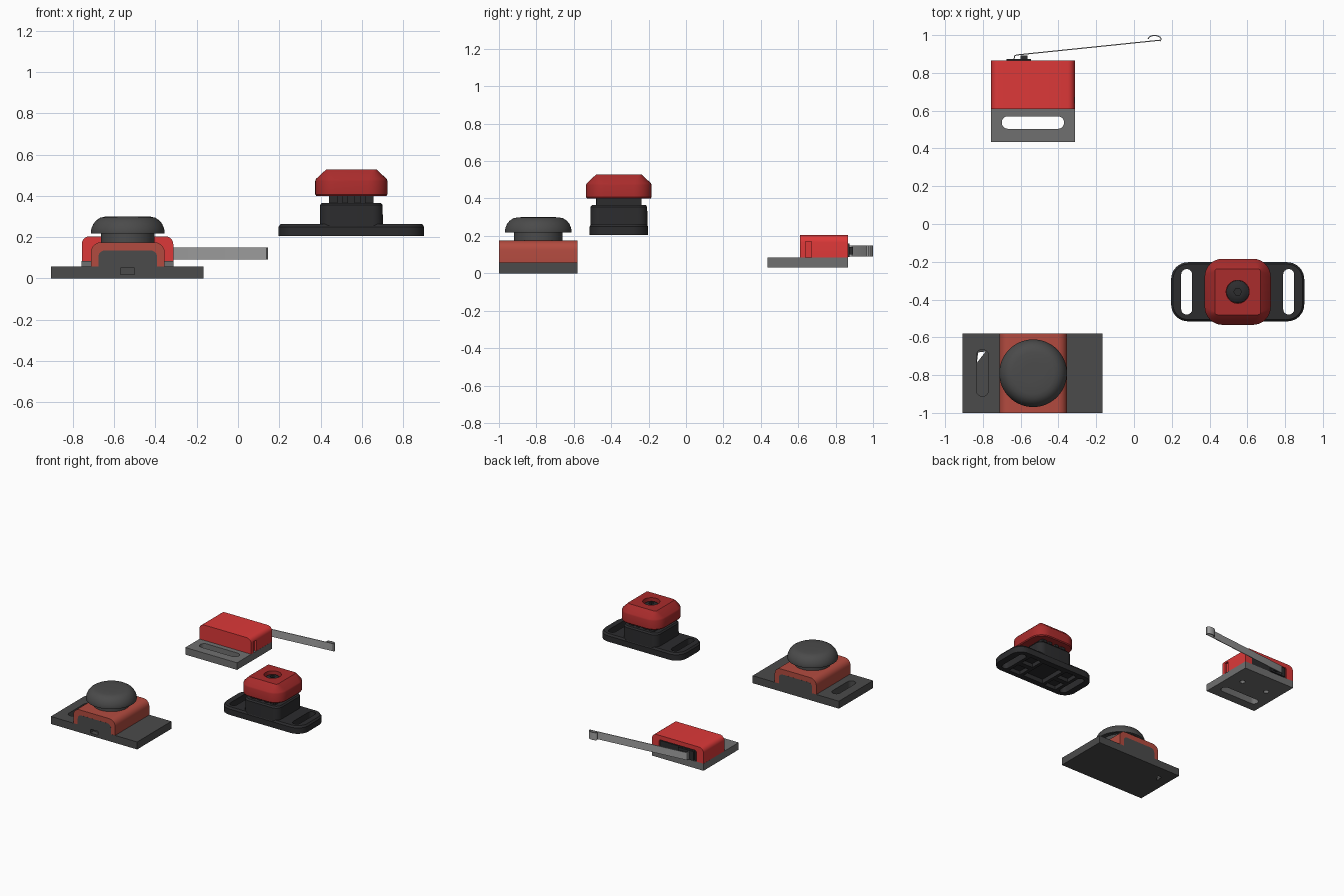
import bpy, bmesh, math

if "Cube" in bpy.data.objects:
    bpy.data.objects.remove(bpy.data.objects["Cube"])


def material(name, r, g, b):
    m = bpy.data.materials.new(name)
    m.diffuse_color = (r, g, b, 1)
    m.use_nodes = True
    m.node_tree.nodes["Principled BSDF"].inputs["Base Color"].default_value = m.diffuse_color
    return m


CHARCOAL = material("charcoal", 0.07, 0.07, 0.07)
BLACK = material("black", 0.025, 0.025, 0.027)
GREY = material("grey", 0.16, 0.16, 0.16)
STEEL = material("steel", 0.35, 0.35, 0.35)
RED = material("red", 0.72, 0.04, 0.04)
DARK_RED = material("dark_red", 0.40, 0.025, 0.025)
BRICK = material("brick", 0.45, 0.07, 0.05)


def loft(name, rings, mat=None, angle=30):
    """Join point rings of equal length and cap both ends."""
    bm = bmesh.new()
    vs = [[bm.verts.new(p) for p in ring] for ring in rings]
    n = len(vs[0])
    for a, b in zip(vs, vs[1:]):
        for i in range(n):
            j = (i + 1) % n
            bm.faces.new((a[i], a[j], b[j], b[i]))
    bm.faces.new(vs[0])
    bm.faces.new(vs[-1])
    bmesh.ops.remove_doubles(bm, verts=bm.verts, dist=1e-5)
    bmesh.ops.recalc_face_normals(bm, faces=bm.faces)
    me = bpy.data.meshes.new(name)
    bm.to_mesh(me)
    bm.free()
    ob = bpy.data.objects.new(name, me)
    bpy.context.collection.objects.link(ob)
    if mat:
        me.materials.append(mat)
    select(ob)
    bpy.ops.object.shade_smooth_by_angle(angle=math.radians(angle))
    return ob


def select(ob):
    bpy.ops.object.select_all(action='DESELECT')
    bpy.context.view_layer.objects.active = ob
    ob.select_set(True)


def rect(cx, cy, w, d, r, z, seg=8):
    """Rounded rectangle ring at height z."""
    pts = []
    for k, (sx, sy) in enumerate([(1, 1), (-1, 1), (-1, -1), (1, -1)]):
        for i in range(seg + 1):
            t = math.pi / 2 * (k + i / seg)
            pts.append((cx + sx * (w / 2 - r) + r * math.cos(t),
                        cy + sy * (d / 2 - r) + r * math.sin(t), z))
    return pts


def slab(name, x0, x1, y0, y1, z0, z1, mat=None, r=0.0):
    ring = [rect((x0 + x1) / 2, (y0 + y1) / 2, x1 - x0, y1 - y0, r, z) for z in (z0, z1)]
    return loft(name, ring, mat)


def turned(name, cx, cy, profile, mat=None):
    """Round part from (radius, z) pairs."""
    return loft(name, [[(cx + r * math.cos(math.tau * i / 64), cy + r * math.sin(math.tau * i / 64), z)
                        for i in range(64)] for r, z in profile], mat)


def cut(ob, *cutters):
    for c in cutters:
        c.hide_render = True
        m = ob.modifiers.new("cut", 'BOOLEAN')
        m.operation, m.object, m.solver = 'DIFFERENCE', c, 'EXACT'
        select(ob)
        # cut runs before the smoothing
        bpy.ops.object.modifier_move_to_index(modifier=m.name, index=0)
        bpy.ops.object.modifier_apply(modifier=m.name)
        bpy.data.objects.remove(c)
    select(ob)
    bpy.ops.object.shade_smooth_by_angle(angle=math.radians(30))


def hump(cx, half, z0, z1, r, seg=6):
    """Open arch outline with rounded upper corners, left foot to right foot."""
    left = [(cx - half, z0)]
    for i in range(seg + 1):
        t = math.pi - math.pi / 2 * i / seg
        left.append((cx - half + r + r * math.cos(t), z1 - r + r * math.sin(t)))
    return left + [(2 * cx - x, z) for x, z in reversed(left)]


def along_y(name, outline, y0, y1, mat=None):
    return loft(name, [[(x, y, z) for x, z in outline] for y in (y0, y1)], mat)


# --- dome button: base plate with slot and cable notch
AX, AY = -0.534, -0.79
base = slab("dome_base_plate", -0.907, -0.166, -1.0, -0.58, 0, 0.058, CHARCOAL)
cut(base, slab("slot_cutter", -0.835, -0.77, -0.912, -0.665, 0.003, 0.1, r=0.032),
    slab("notch_cutter", -0.568, -0.502, -1.05, -0.96, 0.02, 0.05))
# corner of the slot that breaks through the underside
cut(base, loft("breakthrough_cutter", [[(-0.832, -0.735, z), (-0.785, -0.675, z), (-0.825, -0.68, z)]
                                       for z in (-0.02, 0.02)]))
# inner block, arched cover, dome cap
along_y("dome_inner_block", hump(AX, 0.142, 0.05, 0.135, 0.03), -1.0, -0.58, CHARCOAL)
along_y("dome_cover", hump(AX, 0.179, 0.058, 0.175, 0.05) + hump(AX, 0.142, 0.058, 0.135, 0.03)[::-1],
        -0.9995, -0.5805, BRICK)
turned("dome_stem", AX, AY, [(0.13, 0.17), (0.13, 0.24)], CHARCOAL)
turned("dome_cap", AX, AY, [(0.125, 0.225), (0.155, 0.222), (0.16, 0.217), (0.178, 0.217), (0.179, 0.225),
                            (0.175, 0.245), (0.166, 0.265), (0.152, 0.282), (0.133, 0.294),
                            (0.11, 0.299), (0.06, 0.301), (0.0, 0.301)], CHARCOAL)

# --- square button: rounded base with two slots and a ribbed underside
BX, BY = 0.549, -0.359
flange = loft("square_base_plate", [rect(BX, BY, 0.705, 0.313, 0.09, 0.205),
                                    rect(BX, BY, 0.705, 0.313, 0.09, 0.25),
                                    rect(BX, BY, 0.685, 0.293, 0.08, 0.264)], BLACK)
for s in (-1, 1):
    x = BX + s * 0.27
    cut(flange, slab("slot_cutter", x - 0.029, x + 0.029, BY - 0.12, BY + 0.12, 0.15, 0.3, r=0.028))
    for t in (-1, 1):
        x, y = BX + s * 0.165, BY + t * 0.07
        cut(flange, slab("pocket_cutter", x - 0.05, x + 0.05, y - 0.05, y + 0.05, 0.15, 0.235))
cut(flange, slab("pocket_cutter", BX - 0.09, BX + 0.09, BY - 0.11, BY + 0.11, 0.15, 0.24))
# housing, neck and guide ribs
loft("square_housing", [rect(BX, BY, 0.306, 0.306, 0.05, 0.25), rect(BX, BY, 0.303, 0.303, 0.05, 0.355),
                        rect(BX, BY, 0.286, 0.286, 0.045, 0.366)], BLACK)
slab("square_neck", BX - 0.085, BX + 0.085, BY - 0.09, BY + 0.09, 0.36, 0.41, BLACK, 0.02)
for s in (-1, 1):
    for k in (-0.08, -0.03, 0.03, 0.08):
        slab("guide_rib", BX + k - 0.014, BX + k + 0.014, BY + s * 0.1 - 0.022, BY + s * 0.1 + 0.022,
             0.36, 0.41, BLACK)
    slab("side_guide", BX + s * 0.095 - 0.012, BX + s * 0.095 + 0.012, BY - 0.12, BY + 0.12, 0.36, 0.405, BLACK)
# chamfered cap with recessed screw
cap = loft("square_cap", [rect(BX, BY, 0.34, 0.34, 0.09, 0.4), rect(BX, BY, 0.35, 0.35, 0.095, 0.407),
                          rect(BX, BY, 0.35, 0.35, 0.095, 0.472), rect(BX, BY, 0.342, 0.342, 0.09, 0.482),
                          rect(BX, BY, 0.243, 0.243, 0.015, 0.528)], DARK_RED, 25)
cut(cap, turned("hole_cutter", BX, BY, [(0.061, 0.47), (0.061, 0.6)]))
screw = turned("cap_screw", BX, BY, [(0.06, 0.465), (0.06, 0.495), (0.045, 0.508), (0.025, 0.513)], BLACK)
cut(screw, loft("socket_cutter", [[(BX + 0.02 * math.cos(math.tau * i / 6), BY + 0.02 * math.sin(math.tau * i / 6), z)
                                   for i in range(6)] for z in (0.485, 0.6)]))

# --- lever switch: slotted plate with two pin holes
CX = -0.535
plate = slab("switch_base_plate", -0.757, -0.313, 0.435, 0.866, 0.03, 0.085, GREY)
cut(plate, slab("slot_cutter", -0.7, -0.37, 0.504, 0.57, 0, 0.2, r=0.0325),
    *[turned("pin_hole_cutter", CX + s * 0.11, 0.7, [(0.02, 0.0), (0.02, 0.08)]) for s in (-1, 1)])
# red cover, open at the back, with a side groove
cover = along_y("switch_cover", hump(CX, 0.2215, 0.085, 0.204, 0.038), 0.609, 0.866, RED)
cut(cover, along_y("opening_cutter", hump(CX, 0.162, 0.07, 0.17, 0.015), 0.66, 0.95),
    slab("groove_cutter", -0.33, -0.28, 0.638, 0.672, 0.07, 0.17))
slab("switch_body", CX - 0.155, CX + 0.155, 0.665, 0.86, 0.085, 0.162, BLACK)
slab("switch_lever_mount", -0.675, -0.545, 0.855, 0.874, 0.088, 0.16, BLACK)
slab("switch_plunger", -0.6, -0.565, 0.87, 0.893, 0.1, 0.14, BLACK)

# spring lever with curled tip, thickened in plan
path = [(-0.635, 0.873), (-0.632, 0.89), (-0.62, 0.895), (0.138, 0.973)]
for i in range(10):
    t = math.radians(-35 + 215 * i / 9)
    path.append((0.109 + 0.034 * math.cos(t), 0.979 + 0.019 * math.sin(t)))
inner, outer = [], []
for i, (x, y) in enumerate(path):
    a, b = path[max(i - 1, 0)], path[min(i + 1, len(path) - 1)]
    dx, dy = b[0] - a[0], b[1] - a[1]
    k = 0.0028 / math.hypot(dx, dy)
    inner.append((x - dy * k, y + dx * k))
    outer.append((x + dy * k, y - dx * k))
strip = inner + outer[::-1]
loft("switch_lever", [[(x, y, z) for x, y in strip] for z in (0.091, 0.149)], STEEL)
